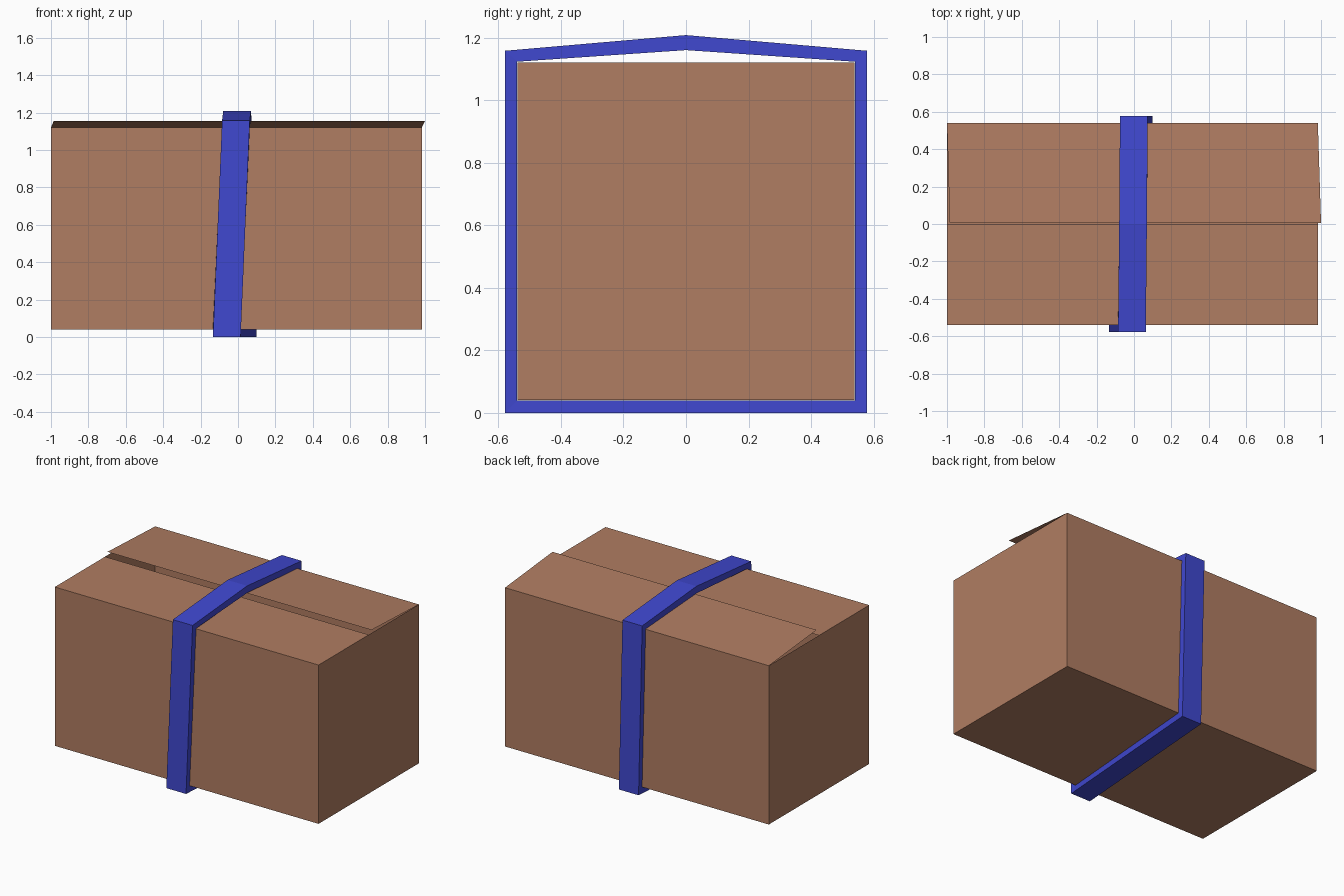
import bpy

if "Cube" in bpy.data.objects:
    bpy.data.objects.remove(bpy.data.objects["Cube"])


def make_material(name, color):
    mat = bpy.data.materials.new(name)
    mat.diffuse_color = color
    mat.use_nodes = True
    mat.node_tree.nodes["Principled BSDF"].inputs["Base Color"].default_value = mat.diffuse_color
    return mat


def make_mesh(name, verts, faces, mat):
    mesh = bpy.data.meshes.new(name)
    mesh.from_pydata(verts, [], faces)
    mesh.materials.append(mat)
    mesh.update()
    obj = bpy.data.objects.new(name, mesh)
    bpy.context.collection.objects.link(obj)
    return obj


cardboard = make_material("cardboard", (0.434, 0.205, 0.122, 1))
ribbon = make_material("blue_ribbon", (0.051, 0.065, 0.63, 1))

X0, X1 = -1.0, 0.983
Y = 0.539
Z0, Z1 = 0.041, 1.12

# Open-topped thin cardboard box: four walls and a bottom
corners = [(X0, -Y), (X1, -Y), (X1, Y), (X0, Y)]
box_verts = [(x, y, z) for z in (Z0, Z1) for x, y in corners]
box_faces = [(i, (i + 1) % 4, (i + 1) % 4 + 4, i + 4) for i in range(4)]
make_mesh("box_body", box_verts, box_faces + [(3, 2, 1, 0)], cardboard)

# Front flap lies flat, back flap is slightly lifted and skewed
make_mesh("front_flap",
          [(X0, -Y, Z1), (X1, -Y, Z1), (X1, 0, Z1), (X0, 0, Z1)],
          [(0, 1, 2, 3)], cardboard)
make_mesh("back_flap",
          [(-0.985, 0.005, 1.155), (1.0, 0.005, 1.155), (X1, Y, Z1), (X0, Y, Z1)],
          [(0, 1, 2, 3)], cardboard)

# Strap: closed band, each station is (x centre, outer y/z, inner y/z)
stations = [
    (-0.060, (-0.578, 0.0), (-0.54, 0.04)),
    (0.026, (0.578, 0.0), (0.54, 0.04)),
    (-0.001, (0.578, 1.158), (0.54, 1.123)),
    (-0.005, (0.0, 1.208), (0.0, 1.16)),
    (-0.011, (-0.578, 1.158), (-0.54, 1.123)),
]
HALF = 0.074
strap_verts = []
for cx, outer, inner in stations:
    for (y, z), dx in ((outer, -HALF), (outer, HALF), (inner, HALF), (inner, -HALF)):
        strap_verts.append((cx + dx, y, z))
n = len(stations)
strap_faces = []
for i in range(n):
    a, b = 4 * i, 4 * ((i + 1) % n)
    for k in range(4):
        m = (k + 1) % 4
        strap_faces.append((a + k, a + m, b + m, b + k))
strap = make_mesh("strap", strap_verts, strap_faces, ribbon)

# Make the strap faces point outward
import bmesh
bm = bmesh.new()
bm.from_mesh(strap.data)
bmesh.ops.recalc_face_normals(bm, faces=bm.faces)
bm.to_mesh(strap.data)
bm.free()
